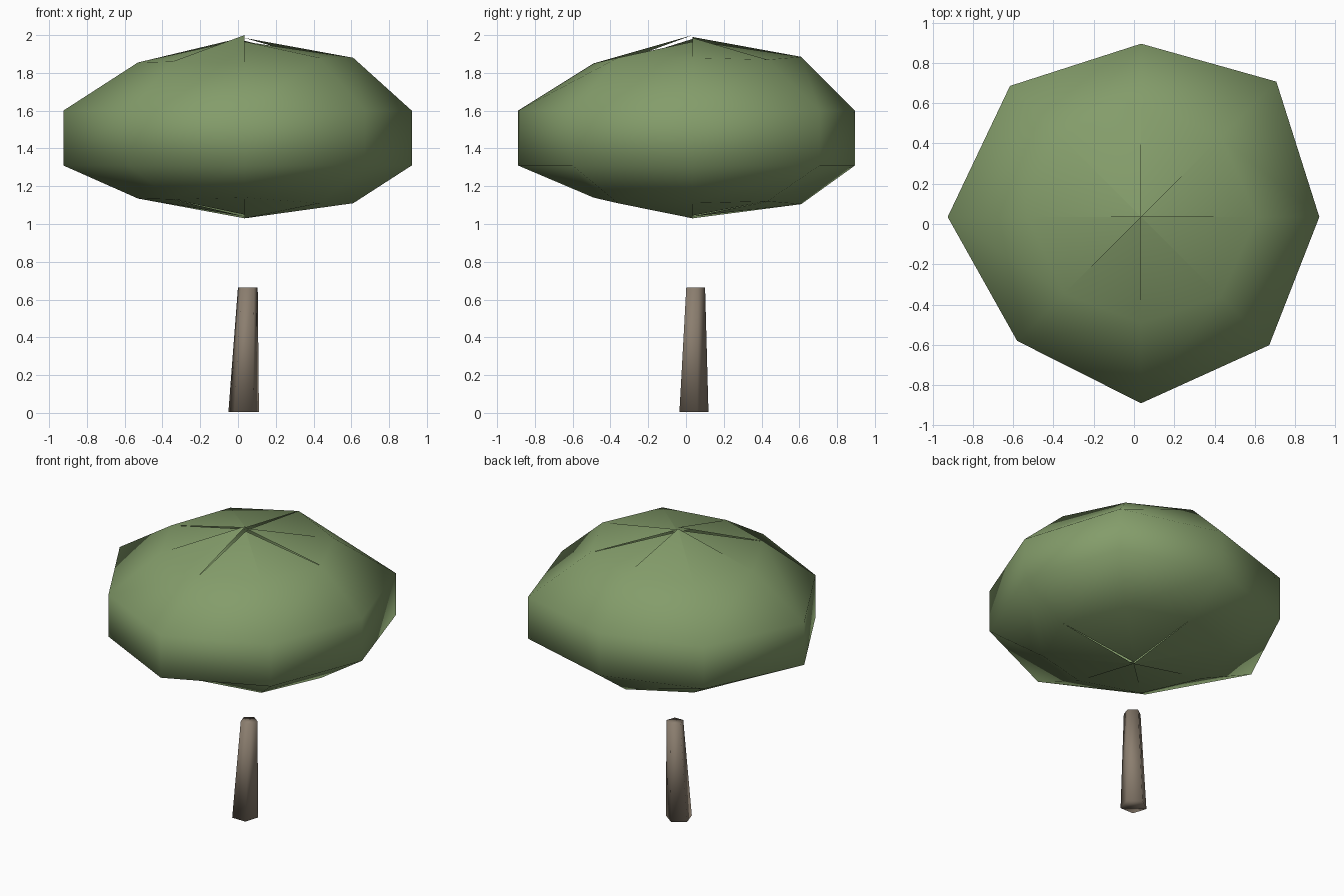
import bpy, bmesh, math

if "Cube" in bpy.data.objects:
    bpy.data.objects.remove(bpy.data.objects["Cube"])


def material(name, rgb):
    m = bpy.data.materials.new(name)
    m.diffuse_color = (*rgb, 1)
    m.use_nodes = True
    m.node_tree.nodes["Principled BSDF"].inputs["Base Color"].default_value = m.diffuse_color
    return m


def make_object(name, bm, mat):
    bmesh.ops.recalc_face_normals(bm, faces=bm.faces)
    mesh = bpy.data.meshes.new(name)
    bm.to_mesh(mesh)
    bm.free()
    mesh.materials.append(mat)
    for p in mesh.polygons:
        p.use_smooth = True
    ob = bpy.data.objects.new(name, mesh)
    bpy.context.collection.objects.link(ob)
    return ob


leaf = material("leaf green", (0.23, 0.335, 0.145))
bark = material("bark brown", (0.26, 0.21, 0.16))

# Canopy: irregular flattened ball, 8 segments; the pole of each segment is split
N = 8
CX, CY = 0.035, 0.035
spread = [0.885, 0.95, 0.86, 0.92, 0.96, 0.87, 0.925, 0.90]   # radius per segment
inner = [0.575, 0.56, 0.575, 0.56, 0.565, 0.54, 0.525, 0.56]  # cap ring radius
lift = [0.01, 0.0, 0.015, 0.0, -0.015, -0.01, -0.02, 0.01]    # cap ring height change
top_pole = [1.985, 1.97, 1.99, 1.99, 1.98, 2.0, 1.965, 1.965]
low_pole = [1.045, 1.04, 1.03, 1.03, 1.04, 1.05, 1.03, 1.03]

bm = bmesh.new()
rings = []
for level, z in enumerate((1.12, 1.31, 1.60, 1.87)):
    ring = []
    for i in range(N):
        a = 2 * math.pi * i / N
        cap = level in (0, 3)
        r = inner[i] if cap else spread[i]
        dz = lift[i] * (-1 if level == 0 else 1) if cap else 0
        ring.append(bm.verts.new((CX + r * math.cos(a), CY + r * math.sin(a), z + dz)))
    rings.append(ring)
for i in range(N):
    j = (i + 1) % N
    for lo, hi in zip(rings, rings[1:]):
        bm.faces.new((lo[i], lo[j], hi[j], hi[i]))
    bm.faces.new((rings[-1][i], rings[-1][j], bm.verts.new((CX, CY, top_pole[i]))))
    bm.faces.new((rings[0][j], rings[0][i], bm.verts.new((CX, CY, low_pole[i]))))
make_object("canopy", bm, leaf)

# Trunk: leaning five-sided taper
bm = bmesh.new()
ends = []
for x, y, z, r in ((0.03, 0.034, 0.005, 0.085), (0.052, 0.046, 0.665, 0.055)):
    ends.append([bm.verts.new((x + r * math.cos(math.radians(90 + 72 * i)),
                               y + r * math.sin(math.radians(90 + 72 * i)), z))
                 for i in range(5)])
for i in range(5):
    j = (i + 1) % 5
    bm.faces.new((ends[0][i], ends[0][j], ends[1][j], ends[1][i]))
bm.faces.new(ends[0][::-1])
bm.faces.new(ends[1])
make_object("trunk", bm, bark)
